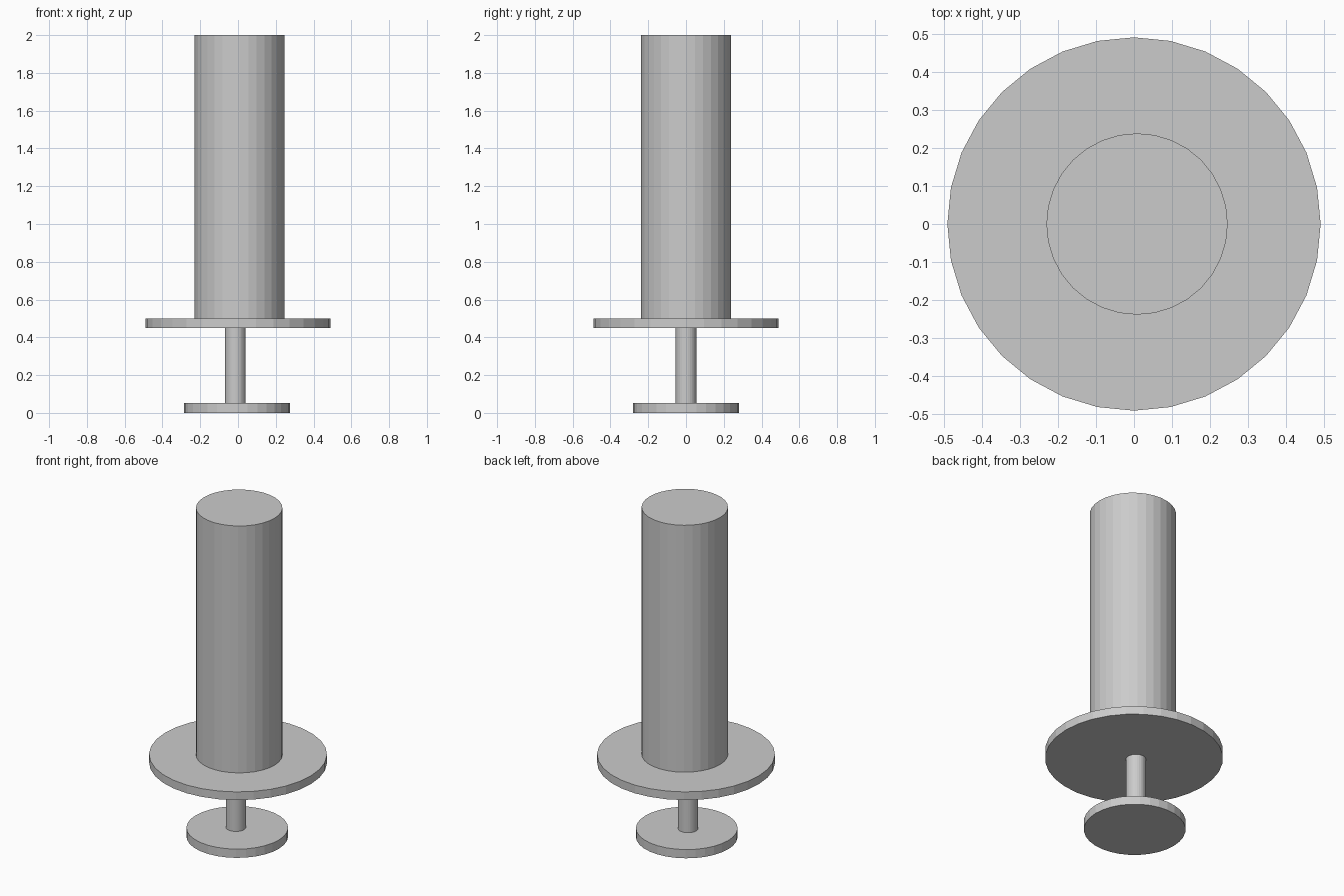
import bpy

cube = bpy.data.objects.get("Cube")
if cube:
    bpy.data.objects.remove(cube, do_unlink=True)

grey = bpy.data.materials.new("plain_grey")
grey.use_nodes = True
colour = (0.6, 0.6, 0.6, 1.0)
grey.diffuse_color = colour
grey.node_tree.nodes["Principled BSDF"].inputs["Base Color"].default_value = colour


def cylinder(name, radius, bottom, top, x=0.0):
    """Upright flat-faced cylinder between two heights."""
    bpy.ops.mesh.primitive_cylinder_add(
        vertices=32, radius=radius, depth=top - bottom,
        location=(x, 0, (bottom + top) / 2))
    part = bpy.context.object
    part.name = name
    part.data.materials.append(grey)


# Plunger: thumb disc and rod
cylinder("thumb_disc", 0.28, 0.0, 0.053, x=-0.005)
cylinder("plunger_rod", 0.055, 0.053, 0.45, x=-0.014)

# Barrel: finger flange and main tube
cylinder("finger_flange", 0.49, 0.45, 0.50)
cylinder("barrel", 0.238, 0.50, 2.0, x=0.008)
